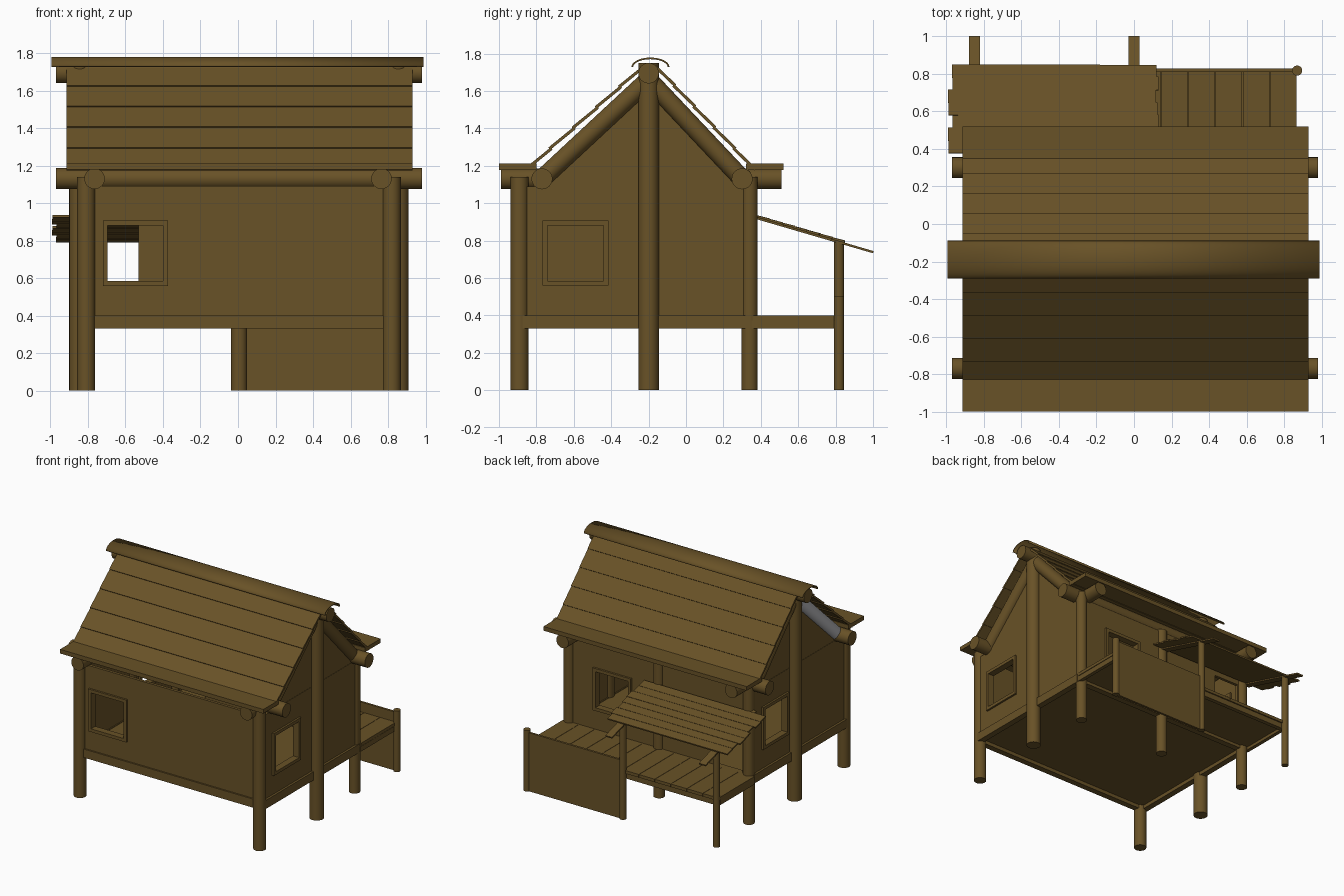
import bpy, bmesh, math, random
from mathutils import Vector, Matrix

if "Cube" in bpy.data.objects:
    bpy.data.objects.remove(bpy.data.objects["Cube"])

random.seed(4)


def material(name, rgb):
    m = bpy.data.materials.new(name)
    m.diffuse_color = (*rgb, 1)
    m.use_nodes = True
    m.node_tree.nodes["Principled BSDF"].inputs["Base Color"].default_value = m.diffuse_color
    return m


WOOD = material("brown wood", (0.14, 0.084, 0.02))
GREY = material("bare grey", (0.5, 0.5, 0.52))


def finish(name, bm, mat=WOOD, smooth=False, thick=0):
    bmesh.ops.recalc_face_normals(bm, faces=bm.faces)
    me = bpy.data.meshes.new(name)
    bm.to_mesh(me)
    bm.free()
    ob = bpy.data.objects.new(name, me)
    bpy.context.collection.objects.link(ob)
    me.materials.append(mat)
    if thick:
        s = ob.modifiers.new("thickness", 'SOLIDIFY')
        s.thickness, s.offset = thick, 0
    if smooth:
        bpy.ops.object.select_all(action='DESELECT')
        bpy.context.view_layer.objects.active = ob
        ob.select_set(True)
        bpy.ops.object.shade_smooth_by_angle(angle=math.radians(40))
    return ob


def box(name, lo, hi):
    bm = bmesh.new()
    lo, hi = Vector(lo), Vector(hi)
    size = hi - lo
    bmesh.ops.create_cube(bm, size=1, matrix=Matrix.Translation((lo + hi) / 2) @ Matrix.Diagonal((*size, 1)))
    return finish(name, bm)


def log(name, a, b, r, mat=WOOD):
    a, b = Vector(a), Vector(b)
    d = b - a
    bm = bmesh.new()
    rot = d.to_track_quat('Z', 'Y').to_matrix().to_4x4()
    bmesh.ops.create_cone(bm, cap_ends=True, segments=28, radius1=r, radius2=r, depth=d.length,
                          matrix=Matrix.Translation((a + b) / 2) @ rot)
    return finish(name, bm, mat, smooth=True)


def plank(name, x0, x1, a, b, thick, skew=0):
    """Board along x whose cross-section runs from a to b in the yz plane."""
    bm = bmesh.new()
    d = Vector((0, b[0] - a[0], b[1] - a[1])).normalized()
    n = Vector((0, -d.z, d.y)) * thick
    if n.z < 0:
        n = -n
    ends = []
    for x, s in ((x0, -skew), (x1, skew)):
        p, q = Vector((x, a[0] + s, a[1])), Vector((x, b[0] + s, b[1]))
        ends.append([bm.verts.new(v) for v in (p, q, q + n, p + n)])
    for ring in ends:
        bm.faces.new(ring)
    for i in range(4):
        j = (i + 1) % 4
        bm.faces.new((ends[0][i], ends[0][j], ends[1][j], ends[1][i]))
    return finish(name, bm)


def wall(name, axis, pos, u0, u1, holes):
    """Board wall with rectangular openings; axis is the direction it faces."""
    us = sorted({u0, u1, *[h[i] for h in holes for i in (0, 1)]})
    zs = sorted({0.38, 1.09, *[h[i] for h in holes for i in (2, 3)]})
    pt = (lambda u, z: (pos, u, z)) if axis == 'x' else (lambda u, z: (u, pos, z))
    bm = bmesh.new()
    for a, b in zip(us, us[1:]):
        for c, d in zip(zs, zs[1:]):
            mu, mz = (a + b) / 2, (c + d) / 2
            if not any(h[0] < mu < h[1] and h[2] < mz < h[3] for h in holes):
                bm.faces.new([bm.verts.new(pt(*p)) for p in ((a, c), (b, c), (b, d), (a, d))])
    bmesh.ops.remove_doubles(bm, verts=bm.verts, dist=1e-5)
    finish(name, bm, thick=0.024)


def frame(name, axis, pos, h):
    """Four bars around an opening."""
    u0, u1, z0, z1 = h
    w, t = 0.026, 0.028
    for a, b, c, d in ((u0 - w, u1 + w, z1, z1 + w), (u0 - w, u1 + w, z0 - w, z0),
                       (u0 - w, u0, z0, z1), (u1, u1 + w, z0, z1)):
        if axis == 'x':
            box(name, (pos - t, a, c), (pos + t, b, d))
        else:
            box(name, (a, pos - t, c), (b, pos + t, d))


# Stilts and corner poles
for x in (-0.81, 0.82):
    log("front_pole", (x, -0.89, 0), (x, -0.89, 1.14), 0.048)
    log("back_pole", (x, 0.34, 0), (x, 0.34, 1.14), 0.043)
log("back_middle_pole", (0.006, 0.34, 0), (0.006, 0.34, 1.1), 0.043)
for x in (-0.845, 0.855):
    log("gable_pole", (x, -0.2, 0), (x, -0.2, 1.75), 0.055)

# Floor slab and perimeter beams
box("floor", (-0.83, -0.89, 0.36), (0.84, 0.36, 0.395))
for y in (-0.885, 0.34):
    box("floor_beam_long", (-0.8, y - 0.025, 0.33), (0.81, y + 0.025, 0.4))
for x in (-0.83, 0.84):
    box("floor_beam_side", (x - 0.025, -0.88, 0.33), (x + 0.025, 0.34, 0.4))

# Walls, windows and doorway
front_w = (-0.695, -0.4, 0.585, 0.88)
right_w = (-0.74, -0.44, 0.585, 0.88)
left_w = (-0.1, 0.19, 0.585, 0.88)
back_w = (0.27, 0.565, 0.585, 0.88)
door = (-0.76, -0.53, 0.4, 0.9)
wall("front_wall", 'y', -0.885, -0.82, 0.83, [front_w])
wall("back_wall", 'y', 0.34, -0.82, 0.83, [back_w, door])
wall("right_wall", 'x', 0.835, -0.885, 0.34, [right_w])
wall("left_wall", 'x', -0.825, -0.885, 0.34, [left_w])
frame("window_frame", 'y', -0.885, front_w)
frame("window_frame", 'y', 0.34, back_w)
frame("window_frame", 'x', 0.835, right_w)
frame("window_frame", 'x', -0.825, left_w)

# Gable panels
for x in (-0.825, 0.835):
    bm = bmesh.new()
    bm.faces.new([bm.verts.new((x, y, z)) for y, z in ((-0.77, 1.08), (0.31, 1.08), (-0.2, 1.68))])
    finish("gable_panel", bm, thick=0.02)

# Log roof frame
for x in (-0.765, 0.765):
    log("cross_beam", (x, -0.99, 1.13), (x, 0.51, 1.13), 0.055)
for y in (-0.77, 0.3):
    log("eave_log", (-0.97, y, 1.13), (0.98, y, 1.13), 0.056)
log("ridge_log", (-0.97, -0.2, 1.695), (0.98, -0.2, 1.695), 0.055)
for x in (-0.835, 0.84):
    for y in (-0.77, 0.3):
        grey = x < 0 and y < 0
        log("rafter_log", (x, y, 1.13), (x, -0.2, 1.66), 0.05, GREY if grey else WOOD)

# Overlapping roof boards, five per slope, and flat eave boards
for (y0, z0), (y1, z1) in (((-0.85, 1.165), (-0.23, 1.715)), ((0.365, 1.165), (-0.17, 1.725))):
    for i in range(5):
        t0, t1 = i / 5, (i + 1.1) / 5
        lerp = lambda t: (y0 + (y1 - y0) * t, z0 + (z1 - z0) * t)
        a, b = lerp(t0), lerp(min(t1, 1))
        plank("roof_board", -0.915, 0.93, (a[0], a[1] + 0.01), b, 0.016)
box("front_eave_board", (-0.915, -1.0, 1.178), (0.93, -0.8, 1.212))
box("back_eave_board", (-0.915, 0.32, 1.178), (0.93, 0.52, 1.212))

# Curved ridge cap
bm = bmesh.new()
rings = [[bm.verts.new((x, -0.19 + 0.097 * math.cos(t), 1.727 + 0.047 * math.sin(t)))
          for t in [math.pi * k / 20 for k in range(21)]] for x in (-0.995, 0.99)]
for k in range(20):
    bm.faces.new((rings[0][k], rings[0][k + 1], rings[1][k + 1], rings[1][k]))
finish("ridge_cap", bm, smooth=True, thick=0.009)

# Porch deck: boards over a beam frame
for i in range(12):
    x = -0.87 + i * 0.145
    box("deck_board", (x, 0.355, 0.375), (x + 0.142, 0.82, 0.4))
box("deck_underside", (-0.86, 0.35, 0.355), (0.86, 0.81, 0.375))
box("deck_edge_beam", (-0.86, 0.775, 0.33), (0.86, 0.81, 0.372))
for x in (-0.85, 0.85):
    box("deck_side_beam", (x - 0.015, 0.35, 0.33), (x + 0.015, 0.79, 0.372))

# Porch posts and solid screen
for x, top in ((-0.85, 0.795), (0.0, 0.795), (0.87, 0.5)):
    log("porch_post", (x, 0.818, 0), (x, 0.818, top), 0.027)
box("porch_screen", (0.0, 0.81, 0.0), (0.87, 0.828, 0.48))

# Porch roof: two rafters and uneven boards
for x in (-0.85, 0.0):
    plank("porch_rafter", x - 0.03, x + 0.03, (0.34, 0.925), (1.0, 0.732), 0.012)
for i in range(7):
    y = 0.375 + i * 0.067
    z = 0.924 - (y - 0.375) * 0.292
    x0 = -0.985 + random.uniform(-0.012, 0.02)
    plank("porch_roof_board", x0, 0.125 + random.uniform(-0.01, 0.01), (y, z),
          (y + 0.07, z - 0.018), 0.012, skew=random.uniform(-0.004, 0.004))
